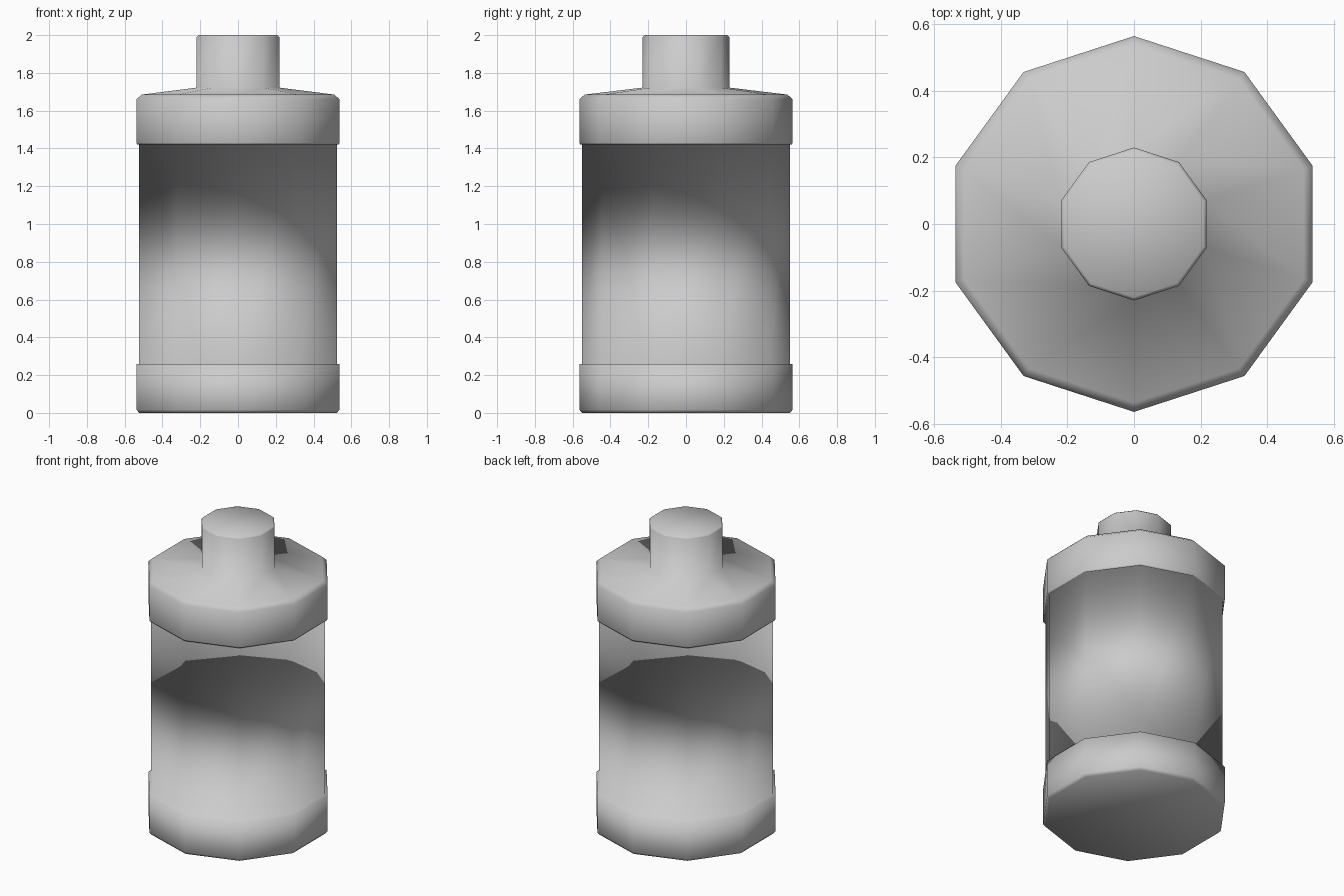
import bpy, bmesh
from math import pi, sin, cos

if "Cube" in bpy.data.objects:
    bpy.data.objects.remove(bpy.data.objects["Cube"])

SIDES = 10

# Outline (radius, height) from the base up: base band, body, shoulder band, neck
PROFILE = [
    (0.550, 0.00), (0.565, 0.017), (0.565, 0.26), (0.550, 0.26),
    (0.550, 1.425), (0.560, 1.42), (0.565, 1.43), (0.565, 1.66),
    (0.537, 1.685), (0.230, 1.722), (0.230, 1.99), (0.220, 2.00),
]


def lathe(name, profile):
    """Ten-sided turned solid, closed at both ends, with a corner facing +y."""
    bm = bmesh.new()
    rings = []
    for r, z in profile:
        rings.append([bm.verts.new((r * cos(pi / 2 + 2 * pi * i / SIDES),
                                    r * sin(pi / 2 + 2 * pi * i / SIDES), z))
                      for i in range(SIDES)])
    for low, high in zip(rings, rings[1:]):
        for i in range(SIDES):
            j = (i + 1) % SIDES
            bm.faces.new((low[i], low[j], high[j], high[i]))
    bm.faces.new(rings[0][::-1])
    bm.faces.new(rings[-1])
    # Original is smooth shaded throughout
    for f in bm.faces:
        f.smooth = True
    bm.normal_update()
    mesh = bpy.data.meshes.new(name)
    bm.to_mesh(mesh)
    bm.free()
    obj = bpy.data.objects.new(name, mesh)
    bpy.context.collection.objects.link(obj)
    return obj


# Banded canister with neck
lathe("canister", PROFILE)
